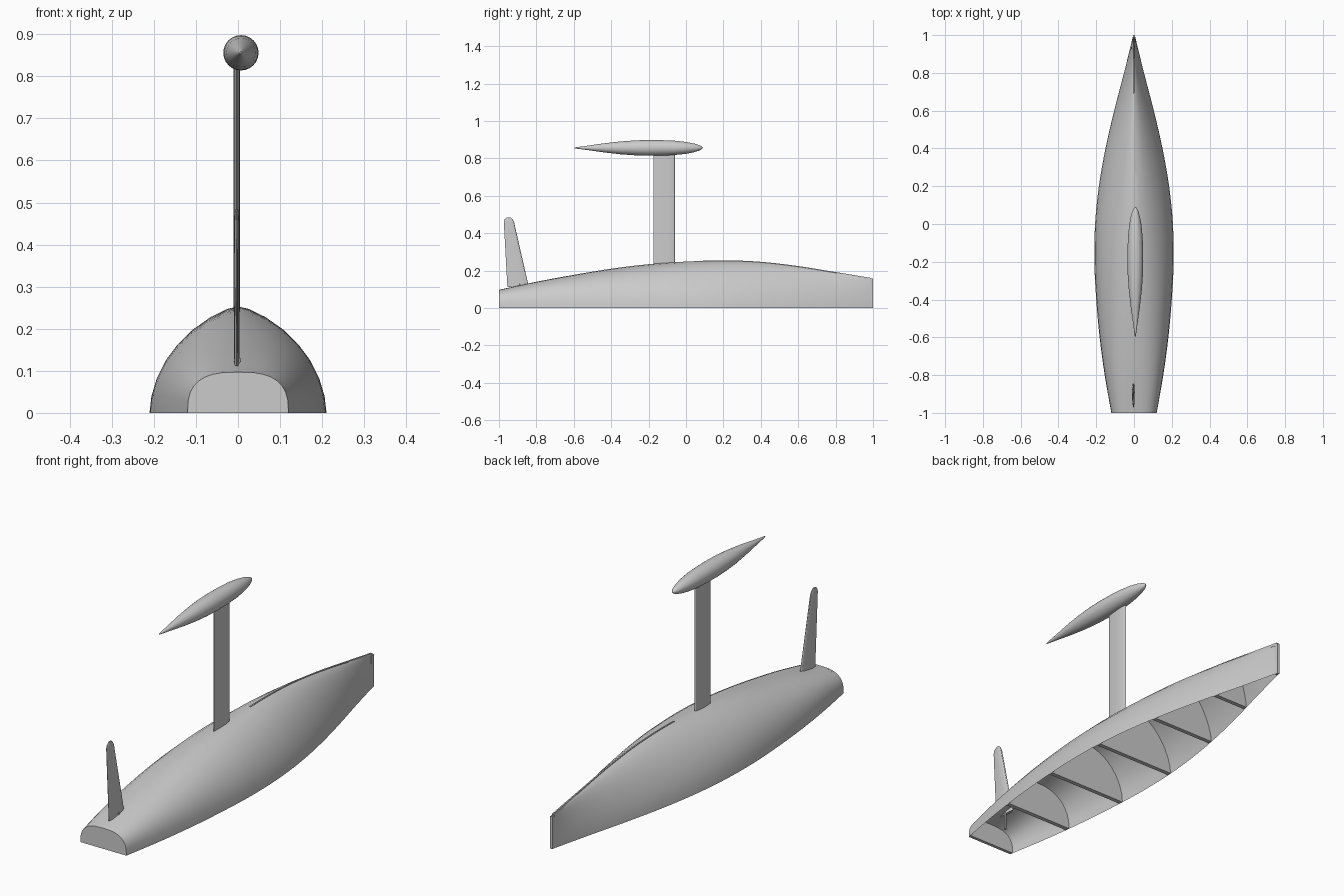
import bpy, bmesh, math

if "Cube" in bpy.data.objects:
    bpy.data.objects.remove(bpy.data.objects["Cube"])

# Hull lines at y = -1, -0.8 ... 1: half beam, keel height, section fullness
BEAM = [.12, .155, .182, .2, .21, .206, .186, .151, .105, .053, .004]
KEEL = [.097, .14, .177, .21, .234, .248, .253, .245, .222, .19, .157]
FULL = [2.8, 2.45, 2.2, 2.0, 1.85, 1.72, 1.62, 1.55, 1.5, 1.45, 1.4]
SEG = 16


def sample(table, y):
    """Smooth interpolation of a hull table."""
    t = min(max((y + 1) * 5, 0), 9.9999)
    i = int(t)
    f = t - i
    b, c = table[i], table[i + 1]
    a = table[i - 1] if i else 2 * b - c
    d = table[i + 2] if i < 9 else 2 * c - b
    return b + .5 * f * (c - a + f * (2 * a - 5 * b + 4 * c - d + f * (3 * (b - c) + d - a)))


def section(y, inset=0.0):
    """Half-oval hull section from one rim over the keel to the other."""
    w, h, n = (sample(t, y) for t in (BEAM, KEEL, FULL))
    w, h = max(w - inset, .002), h - inset
    pts = []
    for k in range(SEG + 1):
        a = math.pi * k / SEG
        c, s = math.cos(a), max(math.sin(a), 0)
        if k in (0, SEG):
            s = 0
        x = math.copysign(abs(c) ** (2 / n), c) if k != SEG // 2 else 0
        pts.append((w * x, y, h * s ** (2 / n)))
    return pts


def loft(name, rings, closed=True, caps=True, smooth=True):
    bm = bmesh.new()
    rows = [[bm.verts.new(p) for p in r] for r in rings]
    n = len(rows[0])
    for r, q in zip(rows, rows[1:]):
        for i in range(n if closed else n - 1):
            j = (i + 1) % n
            bm.faces.new((r[i], r[j], q[j], q[i]))
    if caps:
        bm.faces.new(rows[0])
        bm.faces.new(rows[-1])
    bmesh.ops.recalc_face_normals(bm, faces=bm.faces)
    if not closed and sum(f.normal.z for f in bm.faces) < 0:
        bmesh.ops.reverse_faces(bm, faces=bm.faces)
    me = bpy.data.meshes.new(name)
    bm.to_mesh(me)
    bm.free()
    ob = bpy.data.objects.new(name, me)
    bpy.context.collection.objects.link(ob)
    if smooth:
        bpy.ops.object.select_all(action='DESELECT')
        ob.select_set(True)
        bpy.context.view_layer.objects.active = ob
        bpy.ops.object.shade_smooth_by_angle(angle=math.radians(30))
    return ob


def foil(lead, trail, z, thick, x=-.003):
    """Streamlined section with a round leading edge toward the bow."""
    chord = lead - trail
    stations = [0, .03, .12, .3, .6, .85, 1]
    half = [0, .45, .8, 1, .8, .4, .08]
    pts = [(x + thick / 2 * h, lead - chord * s, z) for s, h in zip(stations, half)]
    pts += [(x - thick / 2 * h, lead - chord * s, z)
            for s, h in list(zip(stations, half))[:0:-1]]
    return pts


# Open hull shell, lying upside down
loft("hull_shell", [section(-1 + i / 20) for i in range(41)], closed=False, caps=False)

# Transom and evenly spaced bulkheads
loft("transom", [section(-1), section(-.985)], smooth=False)
for i in range(5):
    y = (i - 2) / 3
    loft(f"bulkhead_{i + 1}", [section(y - .01, .001), section(y + .01, .001)], smooth=False)

# Bow stem block and the thin keel strip running along the bow
loft("bow_stem", [[(-.006, y, 0), (.006, y, 0), (.006, y, .152), (-.006, y, .152)]
                  for y in (.983, 1)], smooth=False)
strip = []
for i in range(19):
    y = .09 + .9 * i / 18
    z = sample(KEEL, y)
    strip.append([(-.004, y, z - .012), (.004, y, z - .012), (.003, y, z + .002), (-.003, y, z + .002)])
loft("bow_keel_strip", strip)

# Keel fin
loft("keel_fin", [foil(-.06, -.175, z, .015) for z in (.225, .83)])

# Ballast bulb: blunt toward the bow, long taper aft
rings = []
N = 24
for s, r in [(0, .02), (.01, .2), (.03, .36), (.07, .56), (.13, .75), (.22, .91), (.32, .98),
             (.42, 1), (.52, .96), (.64, .82), (.77, .58), (.9, .28), (1, .06)]:
    rings.append([(.007 + .042 * r * math.cos(2 * math.pi * k / N), .09 - .685 * s,
                   .856 + .042 * r * math.sin(2 * math.pi * k / N)) for k in range(N)])
loft("ballast_bulb", rings)

# Rudder blade with a rounded tip
blade = [(-.84, -.955, .112), (-.915, -.973, .44), (-.919, -.974, .46),
         (-.927, -.969, .475), (-.938, -.957, .484)]
loft("rudder_blade", [foil(a, b, z, .013 - .012 * max(z - .44, 0) * 10) for a, b, z in blade])

# Rudder post inside the hull
loft("rudder_post", [[(.006 * math.cos(math.pi * k / 4), -.89 + .006 * math.sin(math.pi * k / 4), z)
                      for k in range(8)] for z in (.035, .13)])
